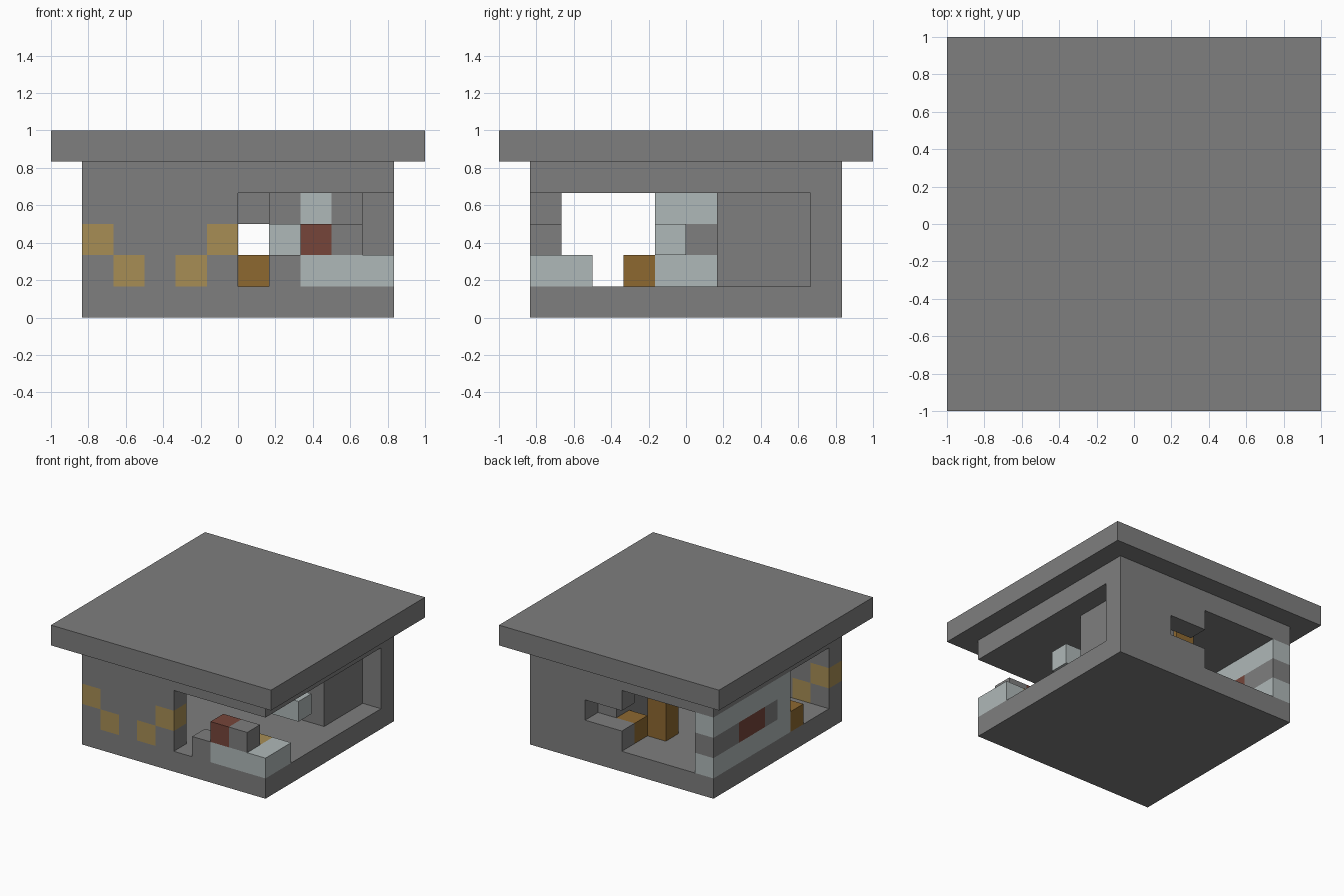
import bpy
import bmesh
from mathutils import Matrix, Vector

U = 1 / 6  # one building block

cube = bpy.data.objects.get("Cube")
if cube:
    bpy.data.objects.remove(cube, do_unlink=True)


def material(name, r, g, b):
    m = bpy.data.materials.new(name)
    m.use_nodes = True
    m.diffuse_color = (r, g, b, 1)
    m.node_tree.nodes["Principled BSDF"].inputs["Base Color"].default_value = (r, g, b, 1)
    return m


STONE = material("stone grey", 0.21, 0.21, 0.21)
PALE = material("pale grey", 0.43, 0.48, 0.48)
SAND = material("sand yellow", 0.39, 0.27, 0.09)
WOOD = material("wood brown", 0.27, 0.14, 0.03)
RED = material("brick red", 0.18, 0.06, 0.042)


def block(name, mat, x, y, z):
    """Box over block ranges; x and y count from the front right corner of the walls."""
    low = Vector((x[0] - 5, y[0] - 5, z[0])) * U
    high = Vector((x[1] - 5, y[1] - 5, z[1])) * U
    bm = bmesh.new()
    bmesh.ops.create_cube(bm, size=1, matrix=Matrix.Translation((low + high) / 2)
                          @ Matrix.Diagonal((*(high - low), 1)))
    mesh = bpy.data.meshes.new(name)
    bm.to_mesh(mesh)
    bm.free()
    mesh.materials.append(mat)
    obj = bpy.data.objects.new(name, mesh)
    bpy.context.collection.objects.link(obj)
    return obj


def cell(name, mat, x, y, z):
    return block(name, mat, (x, x + 1), (y, y + 1), (z, z + 1))


# Floor, ceiling and overhanging roof
block("floor", STONE, (0, 10), (0, 10), (0, 1))
block("ceiling", STONE, (0, 10), (0, 10), (4, 5))
block("roof", STONE, (-1, 11), (-1, 11), (5, 6))

# Front wall with a zigzag of sand blocks
sand_height = {0: 2, 1: 1, 3: 1, 4: 2}
for x in range(5):
    for z in range(1, 4):
        mat = SAND if sand_height.get(x) == z else STONE
        cell("front_wall_block", mat, x, 0, z)

# Low broken wall at the front left corner
cell("front_step", STONE, 6, 0, 1)
block("front_low_wall", PALE, (7, 10), (0, 1), (1, 2))
cell("side_low_wall", PALE, 9, 1, 1)
cell("red_wall_block", RED, 7, 0, 2)
cell("grey_wall_block", STONE, 8, 0, 2)
cell("corner_seat", SAND, 8, 1, 1)

# Right side wall: pale courses around a grey and red middle course
for z in (1, 3):
    block("side_wall_course", PALE, (0, 1), (4, 10), (z, z + 1))
for mat, y in ((PALE, (4, 5)), (STONE, (5, 6)), (RED, (6, 8)), (STONE, (8, 10))):
    block("side_wall_middle", mat, (0, 1), y, (2, 3))
cell("side_wood_block", WOOD, 0, 3, 1)

# Back wall with its small window
block("back_wall", STONE, (7, 10), (9, 10), (1, 4))
block("back_window_sill", STONE, (5, 7), (9, 10), (1, 2))
block("back_window_lintel", STONE, (5, 7), (9, 10), (3, 4))

# Inner core wall with one pale block at the top of its front
block("core_rear", STONE, (6, 9), (7, 9), (1, 4))
block("core_front", STONE, (6, 9), (6, 7), (1, 3))
for x, mat in ((6, STONE), (7, PALE), (8, STONE)):
    cell("core_front_top", mat, x, 6, 3)

# Raised shelf, wooden bench and pillar
block("shelf", PALE, (6, 9), (4, 5), (2, 3))
cell("wood_bench", WOOD, 5, 8, 1)
block("wood_pillar", WOOD, (4, 5), (7, 8), (1, 4))
